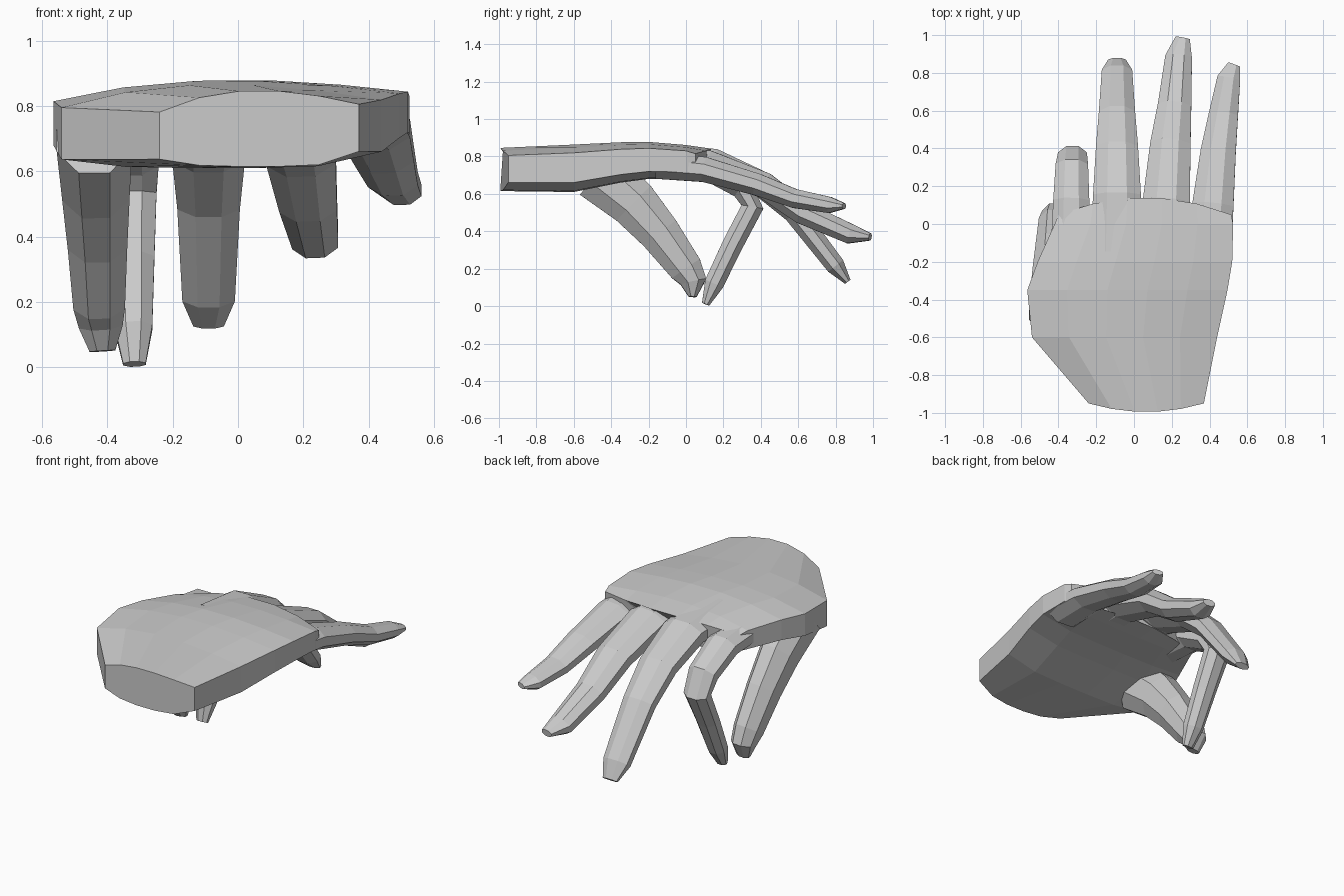
import bpy, bmesh
from math import cos, sin, pi
from mathutils import Vector

if "Cube" in bpy.data.objects:
    bpy.data.objects.remove(bpy.data.objects["Cube"])


def loft(name, rings):
    """Skin a list of equal-sized point rings and cap both ends."""
    bm = bmesh.new()
    vs = [[bm.verts.new(p) for p in r] for r in rings]
    n = len(vs[0])
    for a, b in zip(vs, vs[1:]):
        for i in range(n):
            j = (i + 1) % n
            bm.faces.new((a[i], a[j], b[j], b[i]))
    bm.faces.new(vs[0])
    bm.faces.new(vs[-1])
    bmesh.ops.recalc_face_normals(bm, faces=bm.faces[:])
    me = bpy.data.meshes.new(name)
    bm.to_mesh(me)
    bm.free()
    ob = bpy.data.objects.new(name, me)
    bpy.context.collection.objects.link(ob)
    return ob


def palm_ring(y, xl, xr, top, bot, bulge=0):
    """Crowned cross-section of the palm, thinner and lower at its edges."""
    mid, edge = (top + bot) / 2, (top - bot) * 0.31
    upper, lower = [], []
    for i in range(6):
        u = -1 + 0.4 * i
        c = 1 - u * u
        k = 1 - u ** 4  # flatter blend towards the middle
        x = (xl + xr) / 2 + u * (xr - xl) / 2
        z = mid - 0.01 + 0.012 * u
        upper.append((x, y + bulge * c, (z + edge) * (1 - c) + top * c))
        lower.append((x, y + bulge * c, (z - edge) * (1 - k) + bot * k))
    return upper + lower[::-1]


def digit(name, x, width, depth, path, sides=8):
    """Finger along (y, z) joints; x, half width and half depth run root to tip."""
    n = len(path) - 1
    mix = lambda r, i: r[0] + (r[1] - r[0]) * i / n
    pts = [Vector((mix(x, i), y, z)) for i, (y, z) in enumerate(path)]
    rings = []
    for i, p in enumerate(pts):
        t = (pts[min(i + 1, n)] - pts[max(i - 1, 0)]).normalized()
        side = Vector((1, 0, 0)) - t * t.x
        side.normalize()
        up = side.cross(t)
        f = (0.72 if i == n else 1) / cos(pi / sides)
        w, d = mix(width, i) * f, mix(depth, i) * f * (0.6 if i == n else 1)
        angles = [2 * pi * (k + 0.5) / sides for k in range(sides)]
        rings.append([p + side * w * cos(a) + up * d * sin(a) for a in angles])
    return loft(name, rings)


# Palm and back of hand, from wrist to knuckles
hand = loft("hand", [
    palm_ring(-1.0 + 0.05, -0.24, 0.37, 0.848, 0.615, -0.045),
    palm_ring(-0.60, -0.54, 0.44, 0.866, 0.61),
    palm_ring(-0.35, -0.565, 0.495, 0.878, 0.66),
    palm_ring(-0.20, -0.51, 0.52, 0.880, 0.68),
    palm_ring(0.00, -0.42, 0.525, 0.863, 0.68),
    palm_ring(0.05, -0.40, 0.515, 0.843, 0.685, 0.09)])

# Thumb and fingers
digits = [
    digit("thumb", (-.44, -.415), (.115, .055), (.15, .05),
          [(-.47, .71), (-.28, .55), (-.14, .39), (0, .20), (.04, .13), (.035, .05)]),
    digit("index_finger", (-.335, -.317), (.105, .048), (.07, .048),
          [(-.12, .76), (.12, .735), (.30, .635), (.355, .53), (.25, .33), (.15, .12), (.105, .01)]),
    digit("middle_finger", (-.09, -.09), (.142, .065), (.085, .042),
          [(-.15, .785), (.15, .765), (.40, .655), (.58, .50), (.80, .215), (.865, .13)]),
    digit("ring_finger", (.15, .258), (.142, .053), (.085, .045),
          [(-.15, .775), (.12, .755), (.42, .645), (.62, .50), (.88, .385), (.985, .37)]),
    digit("little_finger", (.39, .53), (.125, .045), (.075, .035),
          [(-.15, .755), (.10, .73), (.38, .65), (.58, .575), (.77, .54), (.845, .535)]),
]

# Weld each digit into the palm
for d in digits:
    m = hand.modifiers.new(d.name, 'BOOLEAN')
    m.operation = 'UNION'
    m.solver = 'EXACT'
    m.object = d
    d.hide_render = True
    d.hide_set(True)
